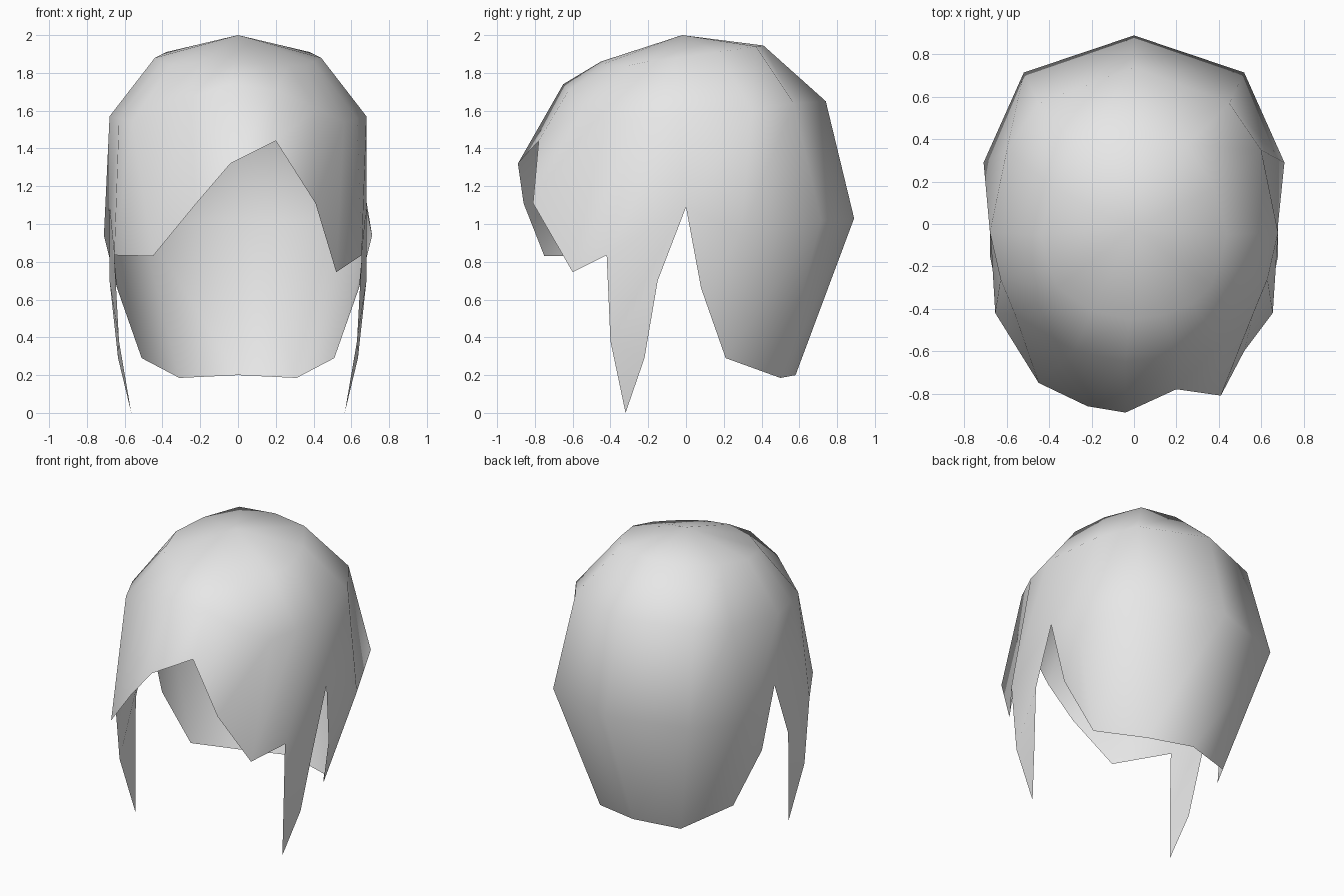
import bpy, bmesh

cube = bpy.data.objects.get("Cube")
if cube:
    bpy.data.objects.remove(cube)

mat = bpy.data.materials.new("light grey")
mat.use_nodes = True
GREY = (0.8, 0.8, 0.8, 1)
mat.diffuse_color = GREY
mat.node_tree.nodes["Principled BSDF"].inputs["Base Color"].default_value = GREY

# Strands run from crown to hem: each is a short profile of points
BACK = [(0, .41, 1.945), (0, .74, 1.65), (0, .89, 1.03), (0, .58, .20)]
SIDE = [
    [(.25, .37, 1.94), (.45, .57, 1.64), (.52, .715, 1.02), (.31, .50, .185)],
    [(.38, .17, 1.91), (.60, .35, 1.60), (.71, .29, .94), (.51, .21, .29)],
    [(.44, -.05, 1.88), (.68, -.04, 1.57), (.68, 0, 1.09)],
    [(.40, -.20, 1.86), (.63, -.26, 1.56), (.655, -.42, .835)],
]
# Uneven fringe, from the left temple across to the right temple
FRINGE = [
    [(.36, -.30, 1.84), (.56, -.43, 1.54), (.52, -.60, .745)],
    [(.27, -.38, 1.84), (.42, -.55, 1.61), (.41, -.81, 1.11)],
    [(.14, -.43, 1.85), (.20, -.62, 1.71), (.20, -.78, 1.44)],
    [(-.02, -.45, 1.86), (-.04, -.65, 1.74), (-.04, -.89, 1.32)],
    [(-.20, -.41, 1.85), (-.28, -.60, 1.66), (-.22, -.86, 1.11)],
    [(-.36, -.30, 1.84), (-.56, -.43, 1.54), (-.45, -.75, .83)],
]
NOTCH = (.64, .08, .66)                      # back edge of the gap by the ear
LOCK = [(.68, -.15, .70), (.635, -.22, .29), (.565, -.32, 0), (.63, -.40, .38)]


def flip(p):
    return (-p[0], p[1], p[2])


bm = bmesh.new()


def strand(points):
    return [bm.verts.new(p) for p in points]


back = strand(BACK)
left = [strand(s) for s in SIDE]
right = [strand(map(flip, s)) for s in SIDE]
fringe = [strand(s) for s in FRINGE]
ring = [back] + left + fringe + right[::-1]
crown = bm.verts.new((0, -.02, 2.0))

# Cap: join neighbouring strands all the way round
for a, b in zip(ring, ring[1:] + ring[:1]):
    bm.faces.new((crown, a[0], b[0]))
    for i in range(min(len(a), len(b)) - 1):
        bm.faces.new((a[i], a[i + 1], b[i + 1], b[i]))

# Ear gap and pointed side lock on both sides
for strands, place in ((left, lambda p: p), (right, flip)):
    rear, ear, temple = strands[1:]
    notch = bm.verts.new(place(NOTCH))
    bm.faces.new((rear[2], rear[3], notch, ear[2]))
    l1, l2, tip, l4 = strand(map(place, LOCK))
    bm.faces.new((ear[2], l1, l4, temple[2]))
    bm.faces.new((l1, l2, l4))
    bm.faces.new((l2, tip, l4))

bmesh.ops.recalc_face_normals(bm, faces=bm.faces)
crown.normal_update()
if crown.normal.z < 0:
    bmesh.ops.reverse_faces(bm, faces=bm.faces)
for f in bm.faces:
    f.smooth = True

mesh = bpy.data.meshes.new("hair_shell")
bm.to_mesh(mesh)
bm.free()
mesh.materials.append(mat)
hair = bpy.data.objects.new("hair_shell", mesh)
bpy.context.collection.objects.link(hair)
